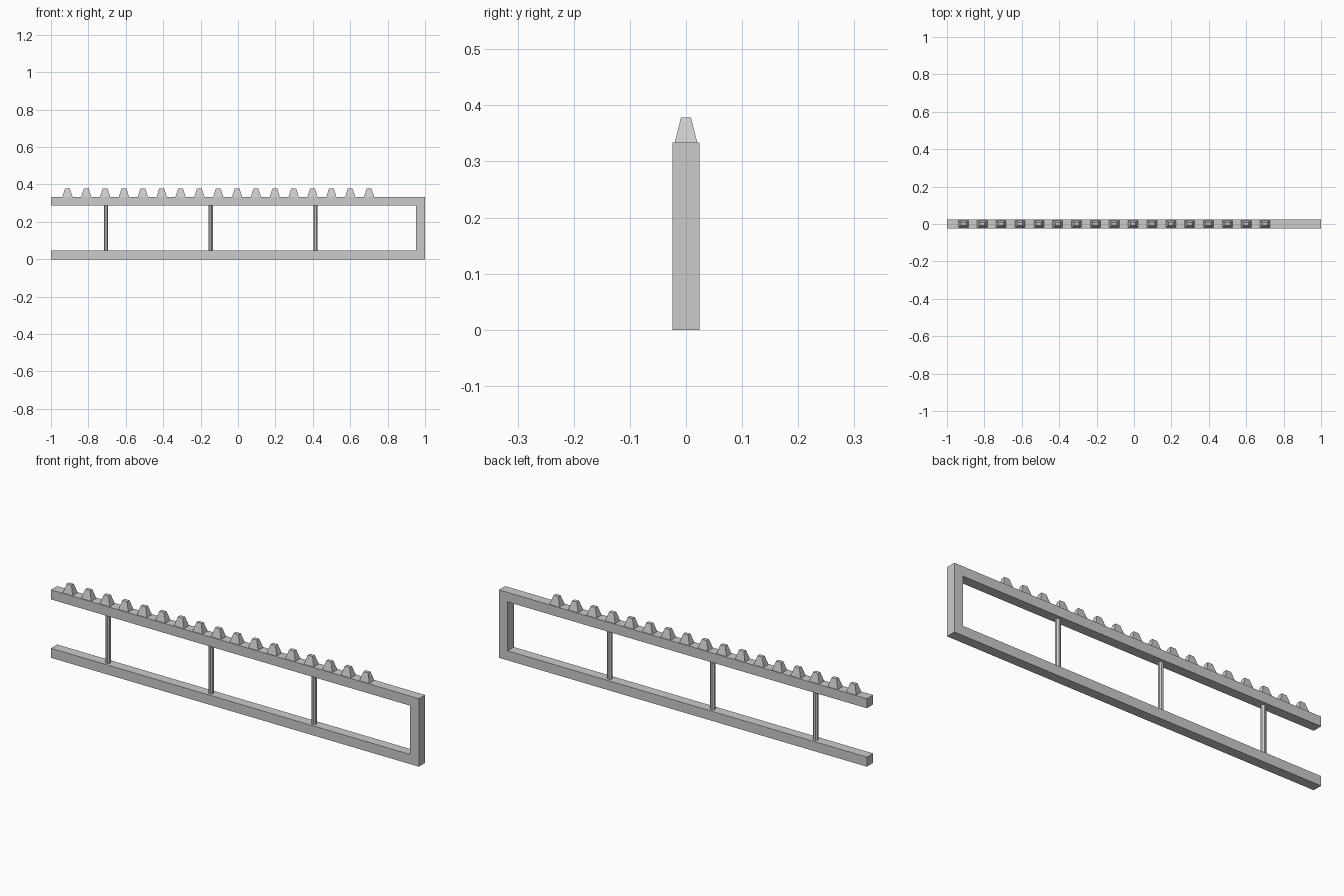
import bpy
import bmesh
from math import pi, sqrt
from mathutils import Matrix, Vector

if "Cube" in bpy.data.objects:
    bpy.data.objects.remove(bpy.data.objects["Cube"], do_unlink=True)

grey = bpy.data.materials.new("light_grey")
grey.use_nodes = True
grey.diffuse_color = (0.6, 0.6, 0.6, 1)
grey.node_tree.nodes["Principled BSDF"].inputs["Base Color"].default_value = grey.diffuse_color

HEIGHT = 0.334   # top of the frame
BAR = 0.047      # bar thickness
DEPTH = 0.048


def finish(name, bm):
    bmesh.ops.recalc_face_normals(bm, faces=bm.faces)
    mesh = bpy.data.meshes.new(name)
    bm.to_mesh(mesh)
    bm.free()
    mesh.materials.append(grey)
    obj = bpy.data.objects.new(name, mesh)
    bpy.context.collection.objects.link(obj)
    return obj


def frustum(name, x, z0, z1, base, top, sides, turn=0):
    """Upright prism or taper; base and top are (x, y) half sizes."""
    bm = bmesh.new()
    bmesh.ops.create_cone(bm, cap_ends=True, segments=sides, radius1=1, radius2=1,
                          depth=1, matrix=Matrix.Rotation(turn, 4, "Z"))
    for v in bm.verts:
        size, z = (top, z1) if v.co.z > 0 else (base, z0)
        v.co = Vector((x + v.co.x * size[0], v.co.y * size[1], z))
    return finish(name, bm)


# C-shaped frame, extruded from its front outline
outline = [(-1, 0), (1, 0), (1, HEIGHT), (-1, HEIGHT), (-1, HEIGHT - BAR),
           (1 - BAR, HEIGHT - BAR), (1 - BAR, BAR), (-1, BAR)]
bm = bmesh.new()
face = bm.faces.new([bm.verts.new((x, -DEPTH / 2, z)) for x, z in outline])
sweep = bmesh.ops.extrude_face_region(bm, geom=[face], use_keep_orig=True)
moved = [g for g in sweep["geom"] if isinstance(g, bmesh.types.BMVert)]
bmesh.ops.translate(bm, vec=(0, DEPTH, 0), verts=moved)
finish("frame", bm)

# Thin struts between the rails
for i in range(3):
    frustum(f"strut_{i + 1}", -0.706 + 0.56 * i, BAR, HEIGHT - BAR,
            (0.0125, 0.0125), (0.0125, 0.0125), 8, pi / 8)

# Row of tapered teeth on the upper rail
k = sqrt(2)
for i in range(17):
    frustum(f"tooth_{i + 1}", -0.912 + 0.1008 * i, HEIGHT, 0.378,
            (0.027 * k, 0.02 * k), (0.013 * k, 0.009 * k), 4, pi / 4)
